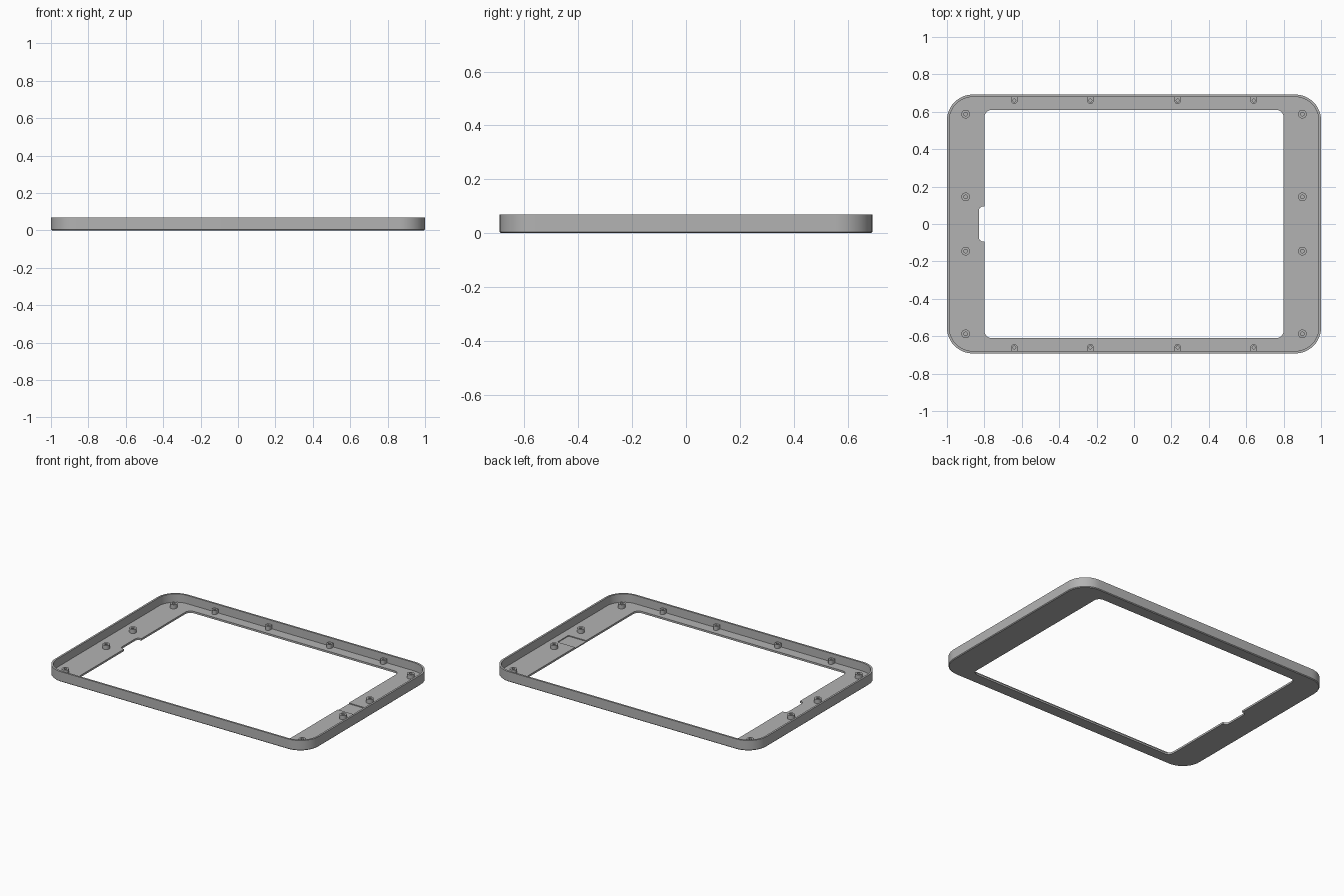
import bpy, bmesh, math

cube = bpy.data.objects.get("Cube")
if cube:
    bpy.data.objects.remove(cube, do_unlink=True)

grey = bpy.data.materials.new("mid grey plastic")
grey.use_nodes = True
COLOUR = (0.45, 0.45, 0.45, 1)
grey.diffuse_color = COLOUR
grey.node_tree.nodes["Principled BSDF"].inputs["Base Color"].default_value = COLOUR

HEIGHT, FLOOR, WALL = 0.07, 0.013, 0.013
HALF_X, HALF_Y, CORNER = 1.0, 0.692, 0.138


def rounded_rect(hx, hy, radii, steps=12):
    """Outline points; radii run from the +x+y corner counter-clockwise."""
    points = []
    for k, (sx, sy) in enumerate([(1, 1), (-1, 1), (-1, -1), (1, -1)]):
        r = radii[k]
        n = steps if r else 0
        for i in range(n + 1):
            a = math.pi / 2 * (k + (i / n if n else 0))
            points.append((sx * (hx - r) + r * math.cos(a),
                           sy * (hy - r) + r * math.sin(a)))
    return points


def loft(name, layers, x=0, y=0):
    """Solid through a stack of (outline, height) layers."""
    bm = bmesh.new()
    rings = [[bm.verts.new((px + x, py + y, z)) for px, py in outline]
             for outline, z in layers]
    bm.faces.new(rings[0][::-1])
    bm.faces.new(rings[-1])
    n = len(rings[0])
    for low, high in zip(rings, rings[1:]):
        for i in range(n):
            j = (i + 1) % n
            bm.faces.new((low[i], low[j], high[j], high[i]))
    mesh = bpy.data.meshes.new(name)
    bm.to_mesh(mesh)
    bm.free()
    mesh.materials.append(grey)
    obj = bpy.data.objects.new(name, mesh)
    bpy.context.collection.objects.link(obj)
    return obj


def prism(name, hx, hy, radii, z0, z1, x=0, y=0, steps=12):
    outline = rounded_rect(hx, hy, radii, steps)
    return loft(name, [(outline, z0), (outline, z1)], x, y)


def activate(obj):
    bpy.ops.object.select_all(action='DESELECT')
    obj.select_set(True)
    bpy.context.view_layer.objects.active = obj


def cut(obj, *cutters):
    activate(obj)
    for cutter in cutters:
        mod = obj.modifiers.new("cut", 'BOOLEAN')
        mod.operation, mod.solver, mod.object = 'DIFFERENCE', 'EXACT', cutter
        bpy.ops.object.modifier_apply(modifier=mod.name)
        bpy.data.objects.remove(cutter, do_unlink=True)


def smooth(obj):
    activate(obj)
    bpy.ops.object.shade_smooth_by_angle(angle=math.radians(30))


# Tray frame with a small chamfer around its underside
EDGE = 0.005
frame = loft("bezel_frame", [
    (rounded_rect(HALF_X - EDGE, HALF_Y - EDGE, [CORNER - EDGE] * 4), 0),
    (rounded_rect(HALF_X, HALF_Y, [CORNER] * 4), EDGE),
    (rounded_rect(HALF_X, HALF_Y, [CORNER] * 4), HEIGHT)])
cut(frame,
    # hollow inside the rim
    prism("tray_cutter", HALF_X - WALL, HALF_Y - WALL, [CORNER - WALL] * 4, FLOOR, 0.2),
    # screen opening
    prism("window_cutter", 0.8, 0.61, [0.04] * 4, -0.1, 0.2),
    # side notch in the opening
    prism("notch_cutter", 0.05, 0.094, [0, 0.025, 0.025, 0], -0.1, 0.2, x=-0.78),
    # shallow recess in the opposite border
    prism("recess_cutter", 0.085, 0.06, [0] * 4, FLOOR - 0.006, 0.2, x=0.85))
smooth(frame)

# Screw bosses: round ones on the side borders, D-shaped ones against the rim
TOP = FLOOR + 0.028
round_boss = prism("round_boss", 0.023, 0.023, [0.023] * 4, FLOOR - 0.002, TOP, steps=6)
cut(round_boss, prism("hole_cutter", 0.01, 0.01, [0.01] * 4, FLOOR, 0.2, steps=5))
wall_boss = prism("wall_boss", 0.017, 0.0215, [0, 0, 0.0169, 0.0169],
                  FLOOR - 0.002, TOP, y=0.0035, steps=6)
cut(wall_boss, prism("hole_cutter", 0.008, 0.008, [0.008] * 4, FLOOR, 0.2, steps=5))
smooth(round_boss)
smooth(wall_boss)


def place(source, name, x, y, turn=0):
    obj = source.copy()
    obj.name = name
    obj.location = (x, y, 0)
    obj.rotation_euler.z = turn
    bpy.context.collection.objects.link(obj)


for x in (-0.9, 0.9):
    for y in (-0.5875, -0.145, 0.145, 0.5875):
        place(round_boss, "side_screw_boss", x, y)
for x in (-0.64, -0.233, 0.233, 0.64):
    place(wall_boss, "back_screw_boss", x, 0.66)
    place(wall_boss, "front_screw_boss", x, -0.66, math.pi)
for source in (round_boss, wall_boss):
    bpy.data.objects.remove(source, do_unlink=True)
